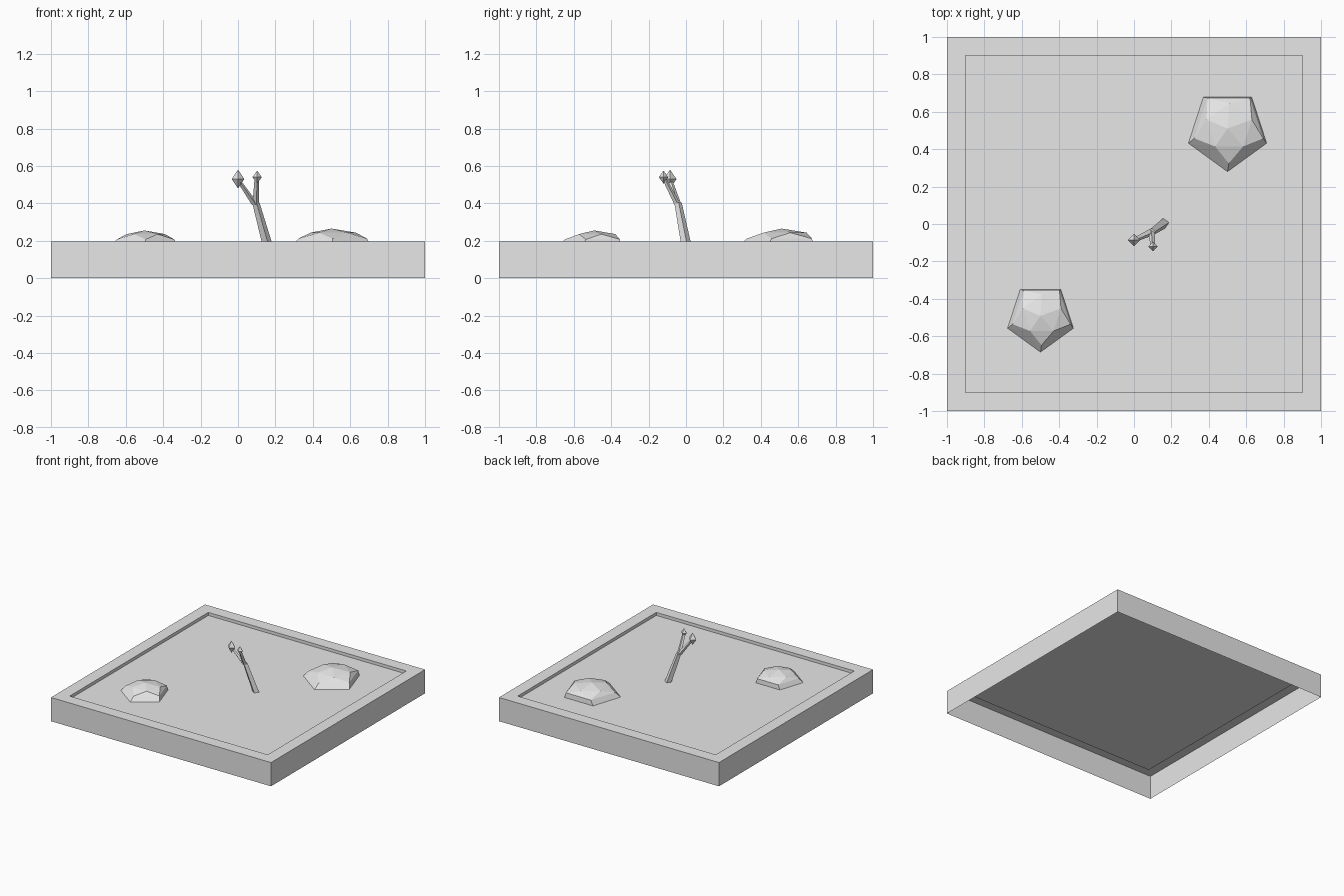
import bpy, bmesh, math
from mathutils import Vector

if "Cube" in bpy.data.objects:
    bpy.data.objects.remove(bpy.data.objects["Cube"])

FLOOR = 0.17
RIM = 0.195

grey = bpy.data.materials.new("light_grey")
grey.diffuse_color = (0.8, 0.8, 0.8, 1)
grey.use_nodes = True
grey.node_tree.nodes["Principled BSDF"].inputs["Base Color"].default_value = grey.diffuse_color


def finish(bm, name):
    mesh = bpy.data.meshes.new(name)
    bm.to_mesh(mesh)
    bm.free()
    mesh.materials.append(grey)
    obj = bpy.data.objects.new(name, mesh)
    bpy.context.collection.objects.link(obj)
    return obj


def loft(name, rings, cap_start=False, cap_end=True):
    """Join rings of four points into a skin."""
    bm = bmesh.new()
    loops = [[bm.verts.new(p) for p in ring] for ring in rings]
    for a, b in zip(loops, loops[1:]):
        for i in range(4):
            j = (i + 1) % 4
            bm.faces.new((a[i], a[j], b[j], b[i]))
    if cap_start:
        bm.faces.new(loops[0][::-1])
    if cap_end:
        bm.faces.new(loops[-1])
    return finish(bm, name)


def square(half, z):
    return [(-half, -half, z), (half, -half, z), (half, half, z), (-half, half, z)]


def diamond(centre, radius, turn=0.0):
    c = Vector(centre)
    return [c + Vector((radius * math.cos(turn + k * math.pi / 2),
                        radius * math.sin(turn + k * math.pi / 2), 0)) for k in range(4)]


def rock(name, cx, cy, radius, height):
    """Low faceted dome on a five-sided base."""
    def ring(scale, lift, start, dx=0.0, dy=0.0):
        return [(cx + radius * (scale * math.cos(math.radians(start + 72 * k)) + dx),
                 cy + radius * (scale * math.sin(math.radians(start + 72 * k)) + dy),
                 FLOOR + 0.001 + height * lift) for k in range(5)]
    pts = ring(1.0, 0, -90) + ring(0.88, 0.42, -90, 0.03, 0.08)
    pts += ring(0.58, 0.76, 90, 0.04, 0.08)
    pts.append((cx, cy + 0.05 * radius, FLOOR + height))
    bm = bmesh.new()
    for p in pts:
        bm.verts.new(p)
    bmesh.ops.convex_hull(bm, input=bm.verts)
    bm.normal_update()
    # the underside rests on the floor, so it is left open
    bmesh.ops.delete(bm, geom=[f for f in bm.faces if f.normal.z < -0.9],
                     context='FACES_ONLY')
    finish(bm, name)


def bud(name, x, y, bottom, middle, top, radius):
    """Pointed eight-faced bud."""
    bm = bmesh.new()
    mid = [bm.verts.new(p) for p in diamond((x, y, middle), radius)]
    lo, hi = bm.verts.new((x, y, bottom)), bm.verts.new((x, y, top))
    for i in range(4):
        j = (i + 1) % 4
        bm.faces.new((mid[i], mid[j], hi))
        bm.faces.new((mid[j], mid[i], lo))
    finish(bm, name)


# Tray: open-bottomed shell with a flat rim and a sunken floor
loft("tray", [square(1, 0), square(1, RIM), square(0.9, RIM), square(0.9, FLOOR)])

# Rocks
rock("large_rock", 0.5, 0.5, 0.22, 0.095)
rock("small_rock", -0.5, -0.5, 0.185, 0.085)

# Forked sprout
turn = math.radians(10)
fork = (0.095, -0.043, 0.405)
loft("stem", [diamond((0.16, 0.003, FLOOR), 0.028, turn), diamond(fork, 0.02, turn)],
     cap_start=True)
loft("left_branch", [diamond((0.095, -0.043, 0.39), 0.02, turn),
                     diamond((0.005, -0.083, 0.52), 0.012, turn)], cap_start=True)
loft("right_branch", [diamond((0.095, -0.043, 0.39), 0.018, turn),
                      diamond((0.10, -0.115, 0.53), 0.012, turn)], cap_start=True)

# Buds at the branch tips
bud("left_bud", 0.0, -0.085, 0.48, 0.53, 0.58, 0.034)
bud("right_bud", 0.102, -0.12, 0.505, 0.54, 0.575, 0.025)
